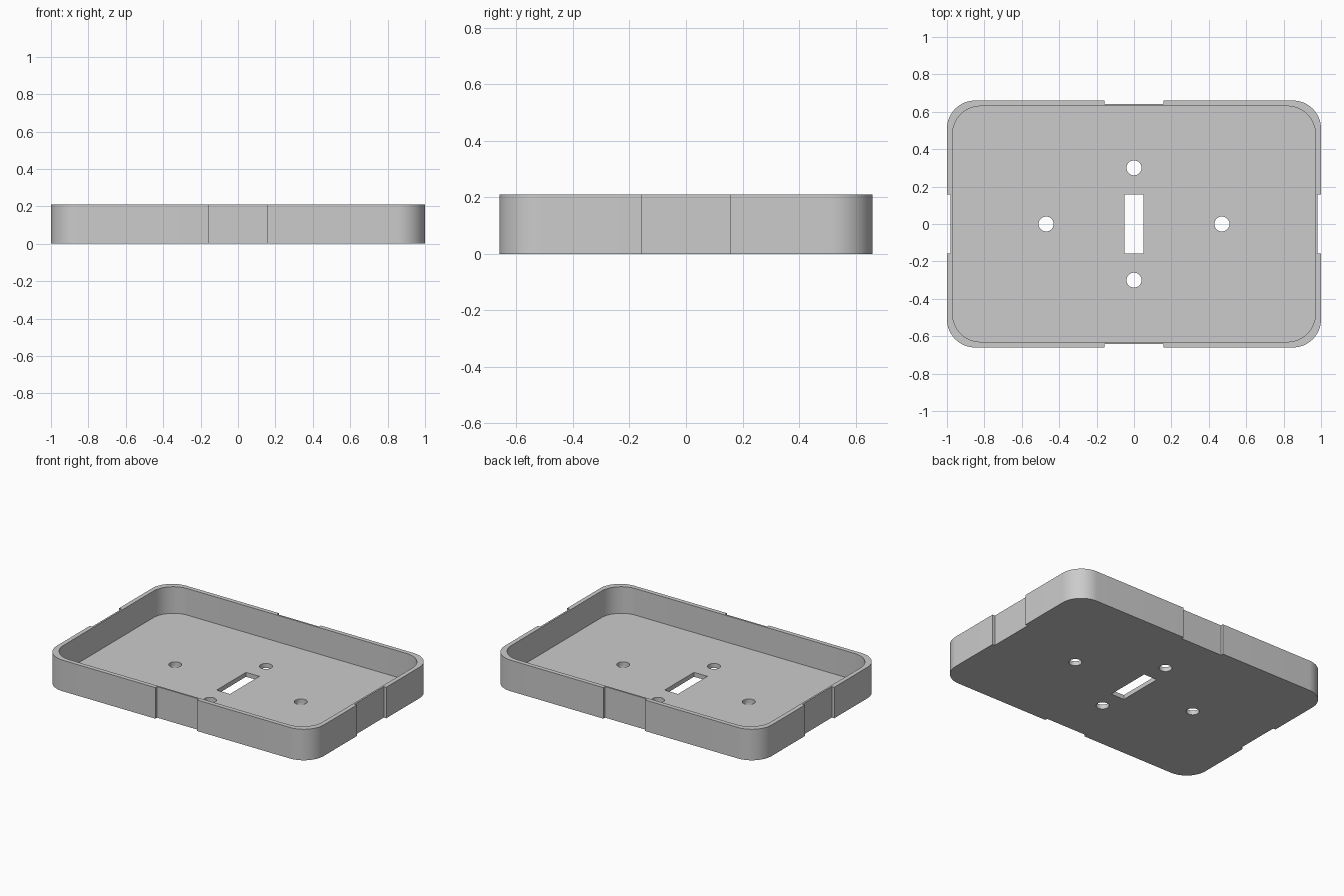
import bpy
import bmesh
from math import cos, sin, pi, radians

if "Cube" in bpy.data.objects:
    bpy.data.objects.remove(bpy.data.objects["Cube"])

# Main dimensions
HALF_X, HALF_Y, HEIGHT = 1.0, 0.66, 0.21
WALL, FLOOR, CORNER = 0.03, 0.03, 0.15
NOTCH_DEPTH, NOTCH_HALF = 0.018, 0.157

grey = bpy.data.materials.new("light grey")
grey.use_nodes = True
colour = (0.6, 0.6, 0.6, 1)
grey.diffuse_color = colour
grey.node_tree.nodes["Principled BSDF"].inputs["Base Color"].default_value = colour


def rounded_outline(hx, hy, r, steps=16):
    """Rounded rectangle, counter-clockwise."""
    points = []
    for q, (sx, sy) in enumerate([(1, 1), (-1, 1), (-1, -1), (1, -1)]):
        for i in range(steps + 1):
            a = (q + i / steps) * pi / 2
            points.append((sx * (hx - r) + r * cos(a), sy * (hy - r) + r * sin(a)))
    return points


def box_outline(hx, hy):
    return [(hx, hy), (-hx, hy), (-hx, -hy), (hx, -hy)]


def circle_outline(r, sides=32):
    return [(r * cos(2 * pi * i / sides), r * sin(2 * pi * i / sides)) for i in range(sides)]


def prism(name, outline, z0, z1, x=0, y=0):
    """Extrude an outline upward into a closed solid."""
    bm = bmesh.new()
    base = bm.faces.new([bm.verts.new((px + x, py + y, z0)) for px, py in outline])
    top = bmesh.ops.extrude_face_region(bm, geom=[base])["geom"]
    verts = [v for v in top if isinstance(v, bmesh.types.BMVert)]
    bmesh.ops.translate(bm, vec=(0, 0, z1 - z0), verts=verts)
    bmesh.ops.recalc_face_normals(bm, faces=bm.faces)
    mesh = bpy.data.meshes.new(name)
    bm.to_mesh(mesh)
    bm.free()
    mesh.materials.append(grey)
    obj = bpy.data.objects.new(name, mesh)
    bpy.context.collection.objects.link(obj)
    return obj


tray = prism("tray", rounded_outline(HALF_X, HALF_Y, CORNER), 0, HEIGHT)
LOW, HIGH = -0.1, HEIGHT + 0.1

# Inner cavity, leaving the floor and rim
cutters = [prism("cavity_cutter", rounded_outline(HALF_X - WALL, HALF_Y - WALL, CORNER), FLOOR, HIGH)]

# Central slot and four screw holes
cutters.append(prism("slot_cutter", box_outline(0.05, NOTCH_HALF), LOW, HIGH))
for x, y in [(0.47, 0), (-0.47, 0), (0, 0.3), (0, -0.3)]:
    cutters.append(prism("hole_cutter", circle_outline(0.04), LOW, HIGH, x, y))

# Shallow full-height notches in the middle of each side
for s in (1, -1):
    cutters.append(prism("side_notch_cutter", box_outline(NOTCH_DEPTH, NOTCH_HALF), LOW, HIGH, x=s * HALF_X))
    cutters.append(prism("end_notch_cutter", box_outline(NOTCH_HALF, NOTCH_DEPTH), LOW, HIGH, y=s * HALF_Y))

# Cut everything, then discard the cutters
bpy.ops.object.select_all(action="DESELECT")
bpy.context.view_layer.objects.active = tray
tray.select_set(True)
for cutter in cutters:
    mod = tray.modifiers.new("cut", "BOOLEAN")
    mod.operation = "DIFFERENCE"
    mod.solver = "EXACT"
    mod.object = cutter
    bpy.ops.object.modifier_apply(modifier=mod.name)
    bpy.data.objects.remove(cutter)

bpy.ops.object.shade_smooth_by_angle(angle=radians(30))
